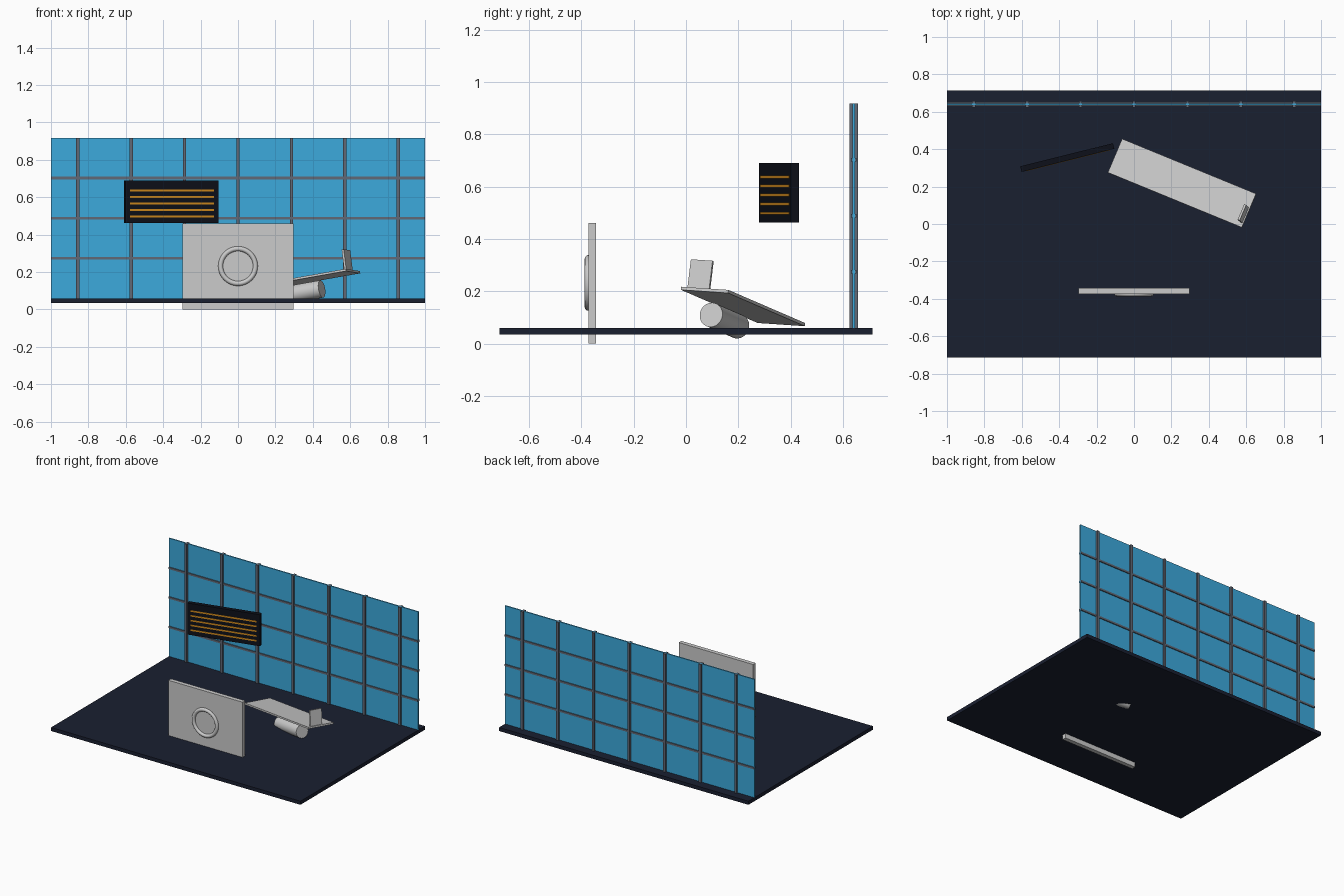
import bpy, math
from mathutils import Matrix, Vector, Euler

if "Cube" in bpy.data.objects:
    bpy.data.objects.remove(bpy.data.objects["Cube"])


def material(name, rgb):
    m = bpy.data.materials.new(name)
    m.diffuse_color = (*rgb, 1)
    m.use_nodes = True
    m.node_tree.nodes["Principled BSDF"].inputs["Base Color"].default_value = m.diffuse_color
    return m


NAVY = material("navy_floor", (0.010, 0.014, 0.030))
GLASS = material("blue_glass", (0.045, 0.40, 0.72))
STEEL = material("dark_steel", (0.12, 0.14, 0.18))
BLACK = material("black_screen", (0.004, 0.005, 0.010))
AMBER = material("amber_line", (0.65, 0.26, 0.012))


def place(name, frame, loc, mat, rot=(0, 0, 0)):
    o = bpy.context.object
    o.name = name
    o.matrix_world = frame @ Matrix.Translation(loc) @ Euler(rot).to_matrix().to_4x4()
    if mat:
        o.data.materials.append(mat)
    return o


def box(name, loc, size, mat=None, frame=Matrix()):
    bpy.ops.mesh.primitive_cube_add(size=1)
    bpy.context.object.data.transform(Matrix.Diagonal((*size, 1)))
    return place(name, frame, loc, mat)


def frame_at(loc, degrees):
    rot = Euler([math.radians(a) for a in degrees])
    return Matrix.Translation(Vector(loc)) @ rot.to_matrix().to_4x4()


# Floor
box("floor", (0, 0, 0.047), (2, 1.426, 0.026), NAVY)

# Glazed back wall with mullions and rails
WALL_Y, Z0, Z1 = 0.641, 0.06, 0.917
box("wall_glass", (0, WALL_Y, (Z0 + Z1) / 2), (2, 0.009, Z1 - Z0), GLASS)
for i in range(7):
    box(f"wall_mullion_{i + 1}", ((i - 3) * 2 / 7, WALL_Y, (Z0 + Z1) / 2),
        (0.018, 0.034, Z1 - Z0), STEEL)
for i in range(3):
    box(f"wall_rail_{i + 1}", (0, WALL_Y, Z0 + (i + 1) * (Z1 - Z0) / 4),
        (2, 0.022, 0.014), STEEL)

# Upright front slab with a raised ring
box("front_slab", (0, -0.358, 0.23), (0.596, 0.030, 0.46))
bpy.ops.mesh.primitive_torus_add(major_radius=0.093, minor_radius=0.013,
                                 major_segments=48, minor_segments=12)
bpy.ops.object.shade_smooth()
place("slab_ring", Matrix(), (0, -0.374, 0.232), None, (math.pi / 2, 0, 0))

# Floating display screen with amber lines
screen = frame_at((-0.357, 0.355, 0.576), (0, 0, 14))
box("screen", (0, 0, 0), (0.511, 0.031, 0.228), BLACK, screen)
for i in range(5):
    box(f"screen_line_{i + 1}", (0, -0.0155, 0.061 - i * 0.0347),
        (0.464, 0.004, 0.011), AMBER, screen)

# Tilted board with an upright fin and a cylinder slung below
board = frame_at((0.257, 0.218, 0.142), (-3.6, -9.3, -22.3))
box("tilted_board", (0, 0, 0), (0.784, 0.196, 0.012), None, board)
box("board_fin", (0.379, -0.03, 0.060), (0.012, 0.09, 0.110), None, board)
bpy.ops.mesh.primitive_cylinder_add(vertices=32, radius=0.047, depth=0.272)
bpy.ops.object.shade_smooth_by_angle()
place("under_cylinder", board, (0.079, -0.036, -0.070), None, (0, math.pi / 2, 0))
